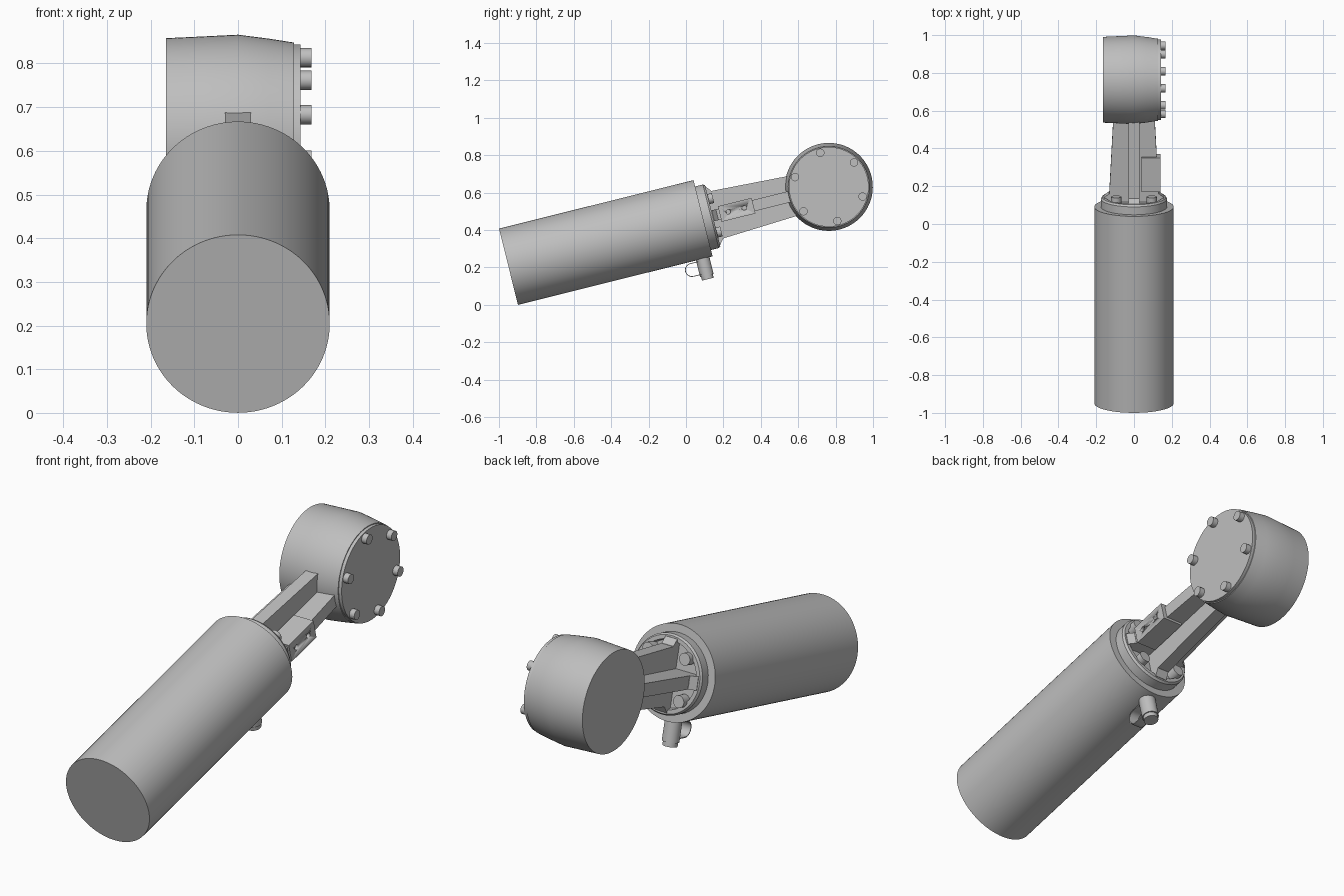
import bpy, bmesh, math
from mathutils import Matrix, Vector

cube = bpy.data.objects.get("Cube")
if cube:
    bpy.data.objects.remove(cube, do_unlink=True)

grey = bpy.data.materials.new("plain_grey")
grey.use_nodes = True
COLOUR = (0.52, 0.52, 0.52, 1)
grey.diffuse_color = COLOUR
grey.node_tree.nodes["Principled BSDF"].inputs["Base Color"].default_value = COLOUR

# Whole assembly is tilted: local y runs along the main axis from the front cap
TILT = Matrix.Translation((0, -0.949, 0.204)) @ Matrix.Rotation(math.radians(14), 4, 'X')
ALONG_Y, ALONG_X, DOWN = Vector((0, 1, 0)), Vector((1, 0, 0)), Vector((0, 0, -1))


def finish(name, bm):
    """Turn a bmesh into a tilted object, smooth except at sharp edges."""
    bmesh.ops.recalc_face_normals(bm, faces=bm.faces)
    for f in bm.faces:
        f.smooth = True
    for e in bm.edges:
        e.smooth = len(e.link_faces) == 2 and e.calc_face_angle(0) < math.radians(30)
    mesh = bpy.data.meshes.new(name)
    bm.to_mesh(mesh)
    bm.free()
    mesh.materials.append(grey)
    obj = bpy.data.objects.new(name, mesh)
    bpy.context.collection.objects.link(obj)
    obj.matrix_world = TILT
    return obj


def lathe(name, origin, axis, profile, sides=64):
    """Revolve (distance along axis, radius) pairs and cap both ends."""
    place = Matrix.Translation(origin) @ axis.to_track_quat('Z', 'Y').to_matrix().to_4x4()
    bm = bmesh.new()
    rings = []
    for t, r in profile:
        rings.append([bm.verts.new(place @ Vector((r * math.cos(a), r * math.sin(a), t)))
                      for a in (math.tau * i / sides for i in range(sides))])
    for a, b in zip(rings, rings[1:]):
        for i in range(sides):
            j = (i + 1) % sides
            bm.faces.new((a[i], a[j], b[j], b[i]))
    bm.faces.new(rings[0])
    bm.faces.new(rings[-1])
    return finish(name, bm)


def taper_box(name, start, end):
    """Box along local y; each end is (y, x centre, half x, half z)."""
    bm = bmesh.new()
    loops = []
    for y, cx, hx, hz in (start, end):
        loops.append([bm.verts.new((cx + sx * hx, y, sz * hz))
                      for sx, sz in ((-1, -1), (1, -1), (1, 1), (-1, 1))])
    a, b = loops
    for i in range(4):
        j = (i + 1) % 4
        bm.faces.new((a[i], a[j], b[j], b[i]))
    bm.faces.new(a)
    bm.faces.new(b)
    return finish(name, bm)


# Main body and its recessed end flange
lathe("body_cylinder", (0, 0, 0), ALONG_Y, [(0, 0.21), (1.072, 0.21)], 96)
lathe("end_flange", (0, 0, 0), ALONG_Y,
      [(1.06, 0.175), (1.115, 0.175), (1.125, 0.168), (1.125, 0.15), (1.105, 0.145)])

# Cross-shaped arm with chamfered feet
T = 0.03
for label, size in (("upright", lambda r: (0, T, r)), ("level", lambda r: (0, r, T))):
    taper_box(label + "_rib", (1.09, *size(0.134)), (1.70, *size(0.102)))
    taper_box(label + "_rib_foot", (1.10, *size(0.16)), (1.127, *size(0.16)))
    taper_box(label + "_rib_chamfer", (1.127, *size(0.16)), (1.15, *size(0.132)))

# Flange bolts between the ribs
for sx in (-1, 1):
    for sz in (-1, 1):
        lathe("flange_bolt", (sx * 0.094, 1.09, sz * 0.092), ALONG_Y,
              [(0, 0.027), (0.06, 0.027)], 24)

# Mounting block with two holes on the side rib
block = taper_box("mounting_block", (1.164, 0.09, 0.05, 0.043), (1.35, 0.09, 0.05, 0.043))
for y in (1.212, 1.30):
    cutter = lathe("hole_cutter", (0.12, y, 0), ALONG_X, [(0, 0.012), (0.05, 0.012)], 24)
    cutter.hide_render = True
    cutter.display_type = 'WIRE'
    cutter.hide_set(True)
    cut = block.modifiers.new("hole", 'BOOLEAN')
    cut.operation = 'DIFFERENCE'
    cut.object = cutter

# Barrel-shaped head lying across the arm, with a bolted cover
HEAD_Y = 1.765
lathe("head_drum", (0, HEAD_Y, 0), ALONG_X,
      [(-0.165, 0.227), (-0.08, 0.231), (0, 0.235), (0.07, 0.226), (0.128, 0.217)], 96)
lathe("head_cover", (0, HEAD_Y, 0), ALONG_X, [(0.12, 0.213), (0.143, 0.213)], 96)
for k in range(6):
    a = math.radians(90 + 60 * k)
    lathe("cover_bolt", (0.135, HEAD_Y + 0.188 * math.cos(a), 0.188 * math.sin(a)),
          ALONG_X, [(0, 0.022), (0.033, 0.022)], 24)

# Valve below the body
VALVE_Y = 1.018
lathe("valve", (0, VALVE_Y, 0), DOWN,
      [(0.19, 0.037), (0.302, 0.037), (0.302, 0.032), (0.322, 0.032)], 32)

# Thin curved lever strip on the front of the valve
path = [(-0.02, -0.217)]
for i in range(13):
    a = math.radians(90 + 15 * i)
    path.append((-0.071 + 0.037 * math.cos(a), -0.254 + 0.037 * math.sin(a)))
path.append((-0.02, -0.291))
bm = bmesh.new()
rows = [[bm.verts.new((x, VALVE_Y + y, z)) for x in (-0.024, 0.024)] for y, z in path]
for a, b in zip(rows, rows[1:]):
    bm.faces.new((a[0], a[1], b[1], b[0]))
lever = finish("valve_lever", bm)
lever.modifiers.new("thickness", 'SOLIDIFY').thickness = 0.004
